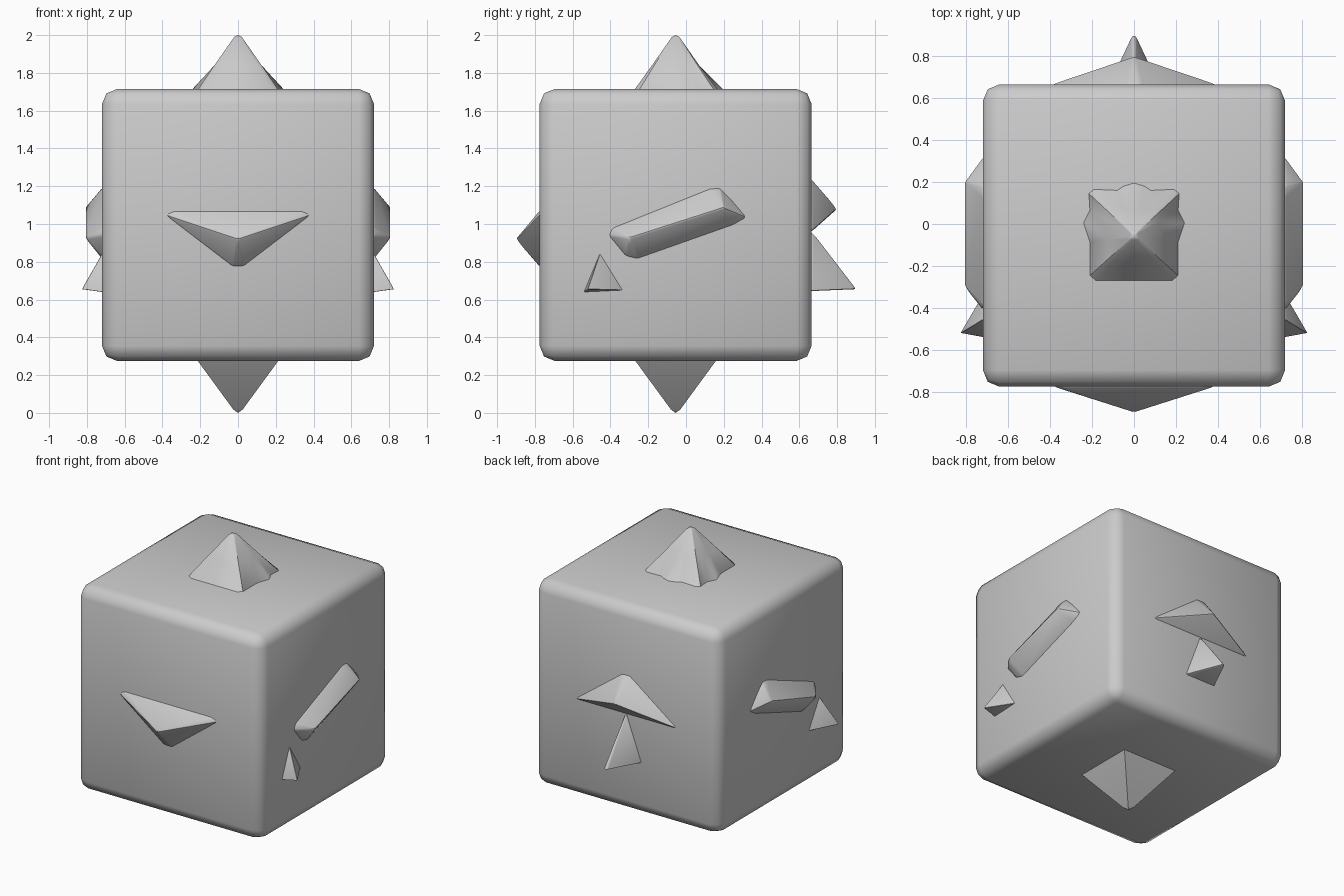
import bpy, bmesh, math
from mathutils import Vector

if "Cube" in bpy.data.objects:
    bpy.data.objects.remove(bpy.data.objects["Cube"])

H = 0.72                               # half side of the block
C = Vector((0, -0.055, 0.995))         # block centre
FRONT, BACK = C.y - H, C.y + H


def finish(name, bm, bevel=0.0, segments=2, angle=35):
    bmesh.ops.recalc_face_normals(bm, faces=bm.faces[:])
    me = bpy.data.meshes.new(name)
    bm.to_mesh(me)
    bm.free()
    ob = bpy.data.objects.new(name, me)
    bpy.context.collection.objects.link(ob)
    bpy.context.view_layer.objects.active = ob
    ob.select_set(True)
    if bevel:
        m = ob.modifiers.new("bevel", 'BEVEL')
        m.width, m.segments = bevel, segments
        m.limit_method = 'ANGLE'
        m.angle_limit = math.radians(20)
        bpy.ops.object.modifier_apply(modifier="bevel")
    bpy.ops.object.shade_smooth_by_angle(angle=math.radians(angle))
    ob.select_set(False)
    return ob


def stud(name, base, peaks, inward, bevel=0.01):
    """Faceted raised mark: base outline on a face, sunk a little, hulled to its peaks."""
    bm = bmesh.new()
    inward = Vector(inward) * 0.03
    for p in base:
        bm.verts.new(p)
        bm.verts.new(Vector(p) + inward)
    for p in peaks:
        bm.verts.new(p)
    r = bmesh.ops.convex_hull(bm, input=bm.verts[:])
    junk = [v for v in set(r["geom_interior"] + r["geom_unused"]) if isinstance(v, bmesh.types.BMVert)]
    bmesh.ops.delete(bm, geom=junk, context='VERTS')
    bmesh.ops.dissolve_limit(bm, angle_limit=0.02, verts=bm.verts[:], edges=bm.edges[:])
    return finish(name, bm, bevel, angle=30)


# rounded block
bm = bmesh.new()
bmesh.ops.create_cube(bm, size=2 * H)
bmesh.ops.translate(bm, verts=bm.verts[:], vec=C)
finish("block", bm, bevel=0.08, segments=2, angle=60)

# top spike: fluted foot blending into a square pyramid
half = [(0, -.215), (.18, -.215), (.21, -.19), (.21, -.03), (.24, .06), (.21, .12),
        (.215, .20), (.19, .22), (.08, .215), (.05, .235), (0, .25)]
outline = half + [(-x, y) for x, y in half[-2:0:-1]]
bm = bmesh.new()
rings = [[(x, y, 1.69) for x, y in outline], [(x, y, 1.715) for x, y in outline]]
for s, z in ((.125, 1.84), (.02, 1.99)):
    rings.append([(x * s / max(abs(x), abs(y)), y * s / max(abs(x), abs(y)), z) for x, y in outline])
rings = [[bm.verts.new((x, y + C.y, z)) for x, y, z in r] for r in rings]
n = len(outline)
for a, b in zip(rings, rings[1:]):
    for i in range(n):
        bm.faces.new((a[i], a[(i + 1) % n], b[(i + 1) % n], b[i]))
tip = bm.verts.new((0, C.y, 2.0))
for i in range(n):
    bm.faces.new((rings[-1][i], rings[-1][(i + 1) % n], tip))
bm.faces.new(rings[0])
finish("top_spike", bm)

# bottom spike: plain square pyramid with a blunted tip
sq = [(a, b) for a in (-1, 1) for b in (-1, 1)]
stud("bottom_spike", [(.213 * a, C.y + .213 * b, C.z - H) for a, b in sq],
     [(.025 * a, C.y + .025 * b, .018) for a, b in sq] + [(0, C.y, 0)], (0, 0, 1), 0)

# front mark: downward triangle
stud("front_mark", [(-.39, FRONT, 1.05), (.39, FRONT, 1.05), (-.34, FRONT, 1.07),
                    (.34, FRONT, 1.07), (.03, FRONT, .775), (-.03, FRONT, .775)],
     [(0, FRONT - .125, .92)], (0, 1, 0))

# back marks: upward triangle with a pointed wedge below it
stud("back_upper_mark", [(-.40, BACK, .96), (.40, BACK, .96), (.03, BACK, 1.235), (-.03, BACK, 1.235)],
     [(0, BACK + .135, 1.08)], (0, -1, 0))
stud("back_lower_mark", [(-.12, BACK, .645), (.12, BACK, .645), (0, BACK, .97)],
     [(-.01, .90, .655), (.01, .90, .655)], (0, -1, 0))

# side marks: slanted ridge bar and small wedge, mirrored left and right
bar = [(-.41, .94), (-.39, .98), (.13, 1.19), (.18, 1.19), (.24, 1.13), (.32, 1.035),
       (.25, .995), (-.26, .815), (-.32, .83)]
wedge = [(-.54, .64), (-.335, .65), (-.455, .845)]
for side, s in (("right", 1), ("left", -1)):
    stud(side + "_bar", [(s * H, y, z) for y, z in bar],
         [(s * .808, -.30, .925), (s * .808, .20, 1.085)], (-s, 0, 0))
    stud(side + "_wedge", [(s * H, y, z) for y, z in wedge],
         [(s * .828, -.52, .655)], (-s, 0, 0), 0.005)
